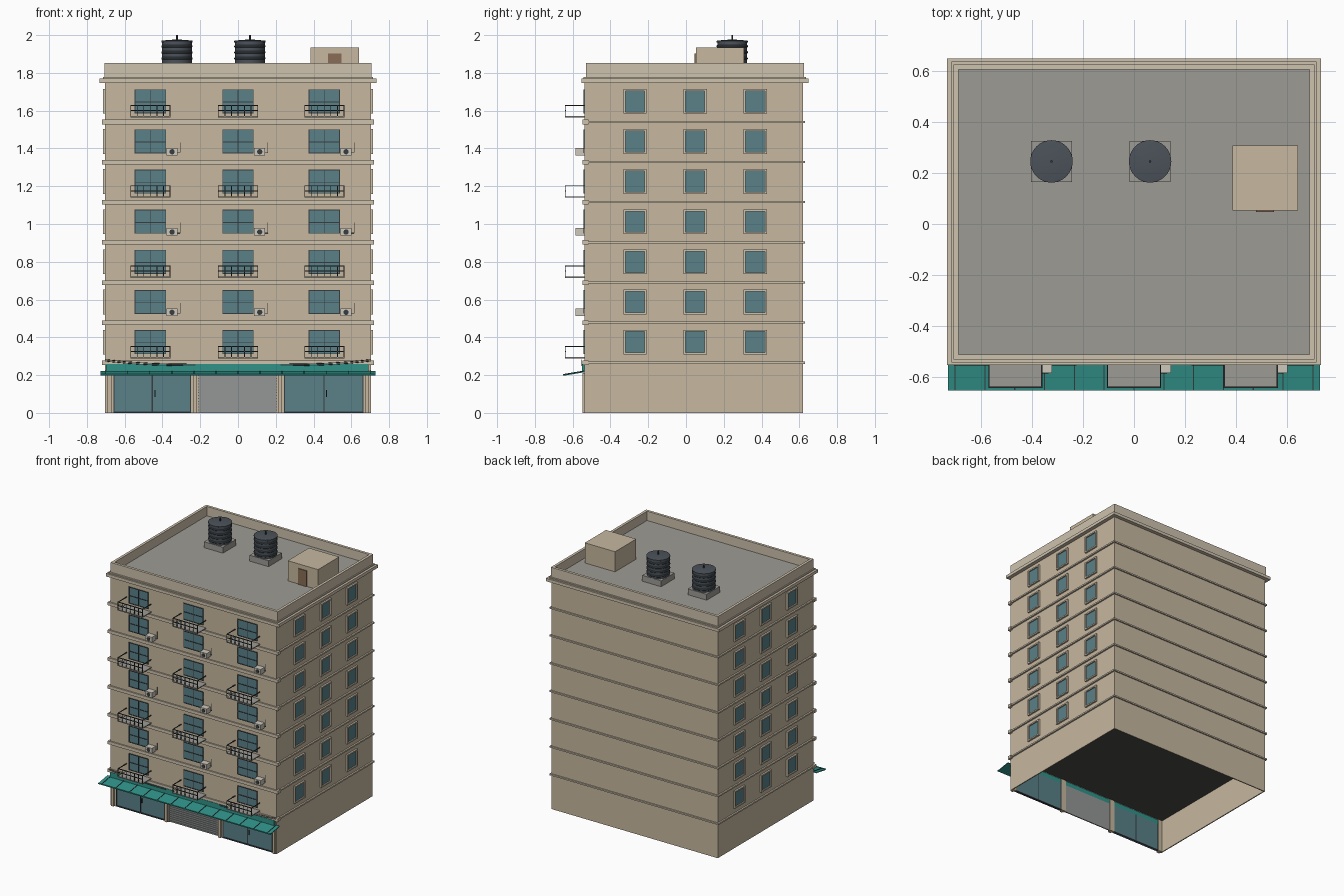
import bpy, bmesh, math
from mathutils import Matrix, Vector

if "Cube" in bpy.data.objects:
    bpy.data.objects.remove(bpy.data.objects["Cube"])

COL = {
    "wall": (0.57, 0.48, 0.35), "trim": (0.62, 0.54, 0.42), "roof": (0.34, 0.33, 0.30),
    "glass": (0.10, 0.22, 0.25), "teal": (0.03, 0.29, 0.25), "dark": (0.04, 0.045, 0.05),
    "tank": (0.07, 0.085, 0.10), "shutter": (0.30, 0.31, 0.31), "ceiling": (0.07, 0.07, 0.06),
    "door": (0.25, 0.15, 0.09), "white": (0.62, 0.58, 0.50),
}
MATS = {}
for k, c in COL.items():
    MATS[k] = bpy.data.materials.new(k)
    MATS[k].diffuse_color = (*c, 1)


class Part:
    """Collects boxes and cylinders into one named object."""

    def __init__(self, name, mat):
        self.name, self.mat, self.bm = name, mat, bmesh.new()

    def box(self, x0, x1, y0, y1, z0, z1, rot=None):
        m = Matrix.Translation(((x0 + x1) / 2, (y0 + y1) / 2, (z0 + z1) / 2))
        if rot:
            m = m @ rot
        bmesh.ops.create_cube(self.bm, size=1, matrix=m @ Matrix.Diagonal((x1 - x0, y1 - y0, z1 - z0, 1)))

    def rod(self, a, b, r, n=8):
        a, b = Vector(a), Vector(b)
        d = b - a
        m = Matrix.Translation((a + b) / 2) @ d.to_track_quat('Z', 'Y').to_matrix().to_4x4()
        bmesh.ops.create_cone(self.bm, cap_ends=True, segments=n, radius1=r, radius2=r, depth=d.length, matrix=m)

    def lathe(self, cx, cy, profile, n=32):
        vs = [self.bm.verts.new((cx + r, cy, z)) for r, z in profile]
        es = [self.bm.edges.new(p) for p in zip(vs, vs[1:])]
        bmesh.ops.spin(self.bm, geom=vs + es, cent=(cx, cy, 0), axis=(0, 0, 1), angle=math.tau, steps=n)
        bmesh.ops.remove_doubles(self.bm, verts=self.bm.verts, dist=1e-5)

    def done(self, smooth=False):
        bmesh.ops.recalc_face_normals(self.bm, faces=self.bm.faces)
        me = bpy.data.meshes.new(self.name)
        self.bm.to_mesh(me)
        self.bm.free()
        ob = bpy.data.objects.new(self.name, me)
        me.materials.append(MATS[self.mat])
        bpy.context.collection.objects.link(ob)
        if smooth:
            bpy.ops.object.select_all(action='DESELECT')
            ob.select_set(True)
            bpy.context.view_layer.objects.active = ob
            bpy.ops.object.shade_smooth_by_angle(angle=math.radians(35))


X, F, B = 0.703, -0.537, 0.62        # half width, front wall, back wall
Z0, FH = 0.265, 0.2125               # first floor level, floor height
FX = (-0.464, 0.0, 0.457)            # front window centres
SY = (-0.27, 0.048, 0.366)           # side window centres
floors = [Z0 + FH * i for i in range(7)]

# Upper storeys, and the hollow ground storey below
p = Part("building_body", "wall")
p.box(-X, X, F, B, 0.26, 1.765)
for s in (-1, 1):
    a, b = sorted((s * X, s * (X - 0.008)))
    p.box(a, b, F, B, 0, 0.26)
p.box(-X + 0.008, X - 0.008, B - 0.008, B, 0, 0.26)
p.done()
p = Part("ground_ceiling", "ceiling")
p.box(-X + 0.008, X - 0.008, F + 0.01, B - 0.008, 0.255, 0.2605)
p.done()

# Floor bands: deep on the front, thin on sides and back
p = Part("front_floor_bands", "trim")
for z in floors:
    p.box(-0.72, 0.72, -0.547, F + 0.02, z - 0.012, z + 0.012)
p.done()
p = Part("side_floor_bands", "trim")
for z in floors:
    p.box(-0.715, 0.715, F + 0.01, 0.63, z - 0.005, z + 0.006)
p.done()

# Cornice, parapet and roof deck
p = Part("cornice", "trim")
p.box(-0.732, 0.732, -0.552, 0.648, 1.747, 1.77)
p.box(-0.715, 0.715, -0.543, 0.635, 1.77, 1.778)
p.done()
p = Part("parapet", "trim")
t = 0.02
p.box(-0.707, 0.707, -0.53, -0.53 + t, 1.778, 1.852)
p.box(-0.707, 0.707, 0.625 - t, 0.625, 1.778, 1.852)
for s in (-1, 1):
    a, b = sorted((s * 0.707, s * (0.707 - t)))
    p.box(a, b, -0.53 + t, 0.625 - t, 1.778, 1.852)
p.done()
p = Part("roof_deck", "roof")
p.box(-0.688, 0.688, -0.511, 0.606, 1.76, 1.781)
p.done()

# Front windows
g, fr = Part("front_window_glass", "glass"), Part("front_window_frames", "dark")
for z in floors:
    for cx in FX:
        a, b, l, h = cx - 0.083, cx + 0.083, z + 0.046, z + 0.173
        g.box(a, b, F - 0.002, F + 0.01, l, h)
        for xx in (a, cx - 0.002, b - 0.004):
            fr.box(xx, xx + 0.004, F - 0.006, F + 0.01, l, h)
        for zz in (l, l + 0.058, h - 0.004):
            fr.box(a, b, F - 0.006, F + 0.01, zz, zz + 0.004)
g.done()
fr.done()

# Side windows with raised surrounds
g, fr = Part("side_window_glass", "glass"), Part("side_window_frames", "trim")
for z in floors:
    for cy in SY:
        l, h = z + 0.044, z + 0.175
        for s in (-1, 1):
            a, b = sorted((s * (X - 0.01), s * (X + 0.004)))
            g.box(a, b, cy - 0.052, cy + 0.052, l + 0.009, h - 0.009)
            a, b = sorted((s * (X - 0.01), s * (X + 0.013)))
            fr.box(a, b, cy - 0.062, cy - 0.051, l, h)
            fr.box(a, b, cy + 0.051, cy + 0.062, l, h)
            fr.box(a, b, cy - 0.051, cy + 0.051, l, l + 0.01)
            fr.box(a, b, cy - 0.051, cy + 0.051, h - 0.01, h)
g.done()
fr.done()

# Balconies on every other floor
sl, rl = Part("balcony_slabs", "roof"), Part("balcony_railings", "dark")
for z in floors[::2]:
    for cx in FX:
        a, b, y, l, h = cx - 0.106, cx + 0.106, -0.641, z + 0.024, z + 0.09
        sl.box(a, b, y, F, l, l + 0.007)
        for zz in (h - 0.005, l + 0.034):
            rl.box(a, b, y, y + 0.005, zz, zz + 0.005)
        for xx in (a, b - 0.005):
            rl.box(xx, xx + 0.005, y + 0.005, F, h - 0.005, h)
        for i in range(7):
            xx = a + i * (b - a - 0.004) / 6
            rl.box(xx, xx + 0.004, y, y + 0.004, l, h)
sl.done()
rl.done()

# Air conditioners with fan and pipe on the other floors
ac, fan, pipe = Part("ac_units", "white"), Part("ac_fans", "dark"), Part("ac_pipes", "dark")
for z in floors[1::2]:
    for cx in FX:
        c = cx + 0.115
        ac.box(c - 0.029, c + 0.029, -0.584, F, z + 0.036, z + 0.075)
        fan.rod((c, -0.586, z + 0.055), (c, -0.58, z + 0.055), 0.014, 16)
        pipe.rod((c + 0.043, F - 0.004, z + 0.05), (c + 0.043, F - 0.004, z + 0.105), 0.002)
        pipe.rod((c + 0.02, F - 0.004, z + 0.05), (c + 0.043, F - 0.004, z + 0.05), 0.002)
ac.done()
fan.done()
pipe.done()

# Ground floor: piers, glazed shops, roller shutter
p = Part("shop_piers", "wall")
for a, b in ((-X, -0.66), (-0.248, -0.208), (0.204, 0.244), (0.665, X)):
    p.box(a, b, -0.535, -0.515, 0, 0.26)
    p.box(a + 0.01, b - 0.01, -0.547, -0.535, 0, 0.21)
p.done()
g, fr = Part("shop_glass", "glass"), Part("shop_frames", "dark")
for a, b in ((-0.66, -0.248), (0.244, 0.665)):
    g.box(a, b, -0.53, -0.52, 0, 0.22)
    m = (a + b) / 2
    for xx in (a, m - 0.003, b - 0.006):
        fr.box(xx, xx + 0.006, -0.535, -0.518, 0, 0.22)
    fr.box(a, b, -0.535, -0.518, 0, 0.008)
    fr.box(m + 0.012, m + 0.016, -0.541, -0.53, 0.085, 0.12)
g.done()
fr.done()
p = Part("roller_shutter", "shutter")
p.box(-0.208, 0.204, -0.527, -0.52, 0, 0.22)
for i in range(14):
    p.box(-0.208, 0.204, -0.532, -0.525, 0.003 + i * 0.0152, 0.013 + i * 0.0152)
p.done()

# Shop fascia and sloping awning with seams
p = Part("shop_fascia", "teal")
p.box(-0.7, 0.69, -0.55, -0.52, 0.213, 0.258)
p.done()
tilt = Matrix.Rotation(math.atan2(0.018, 0.11), 4, 'X')
p = Part("awning", "teal")
p.box(-0.728, 0.728, -0.651, -0.535, 0.206, 0.212, tilt)
p.box(-0.728, 0.728, -0.651, -0.647, 0.199, 0.206)
p.done()
p = Part("awning_seams", "dark")
for i in range(13):
    x = -0.7 + i * 1.4 / 12
    p.box(x - 0.002, x + 0.002, -0.651, -0.537, 0.209, 0.215, tilt)
p.done()

# Slack cables over the fascia
p = Part("cables", "dark")
for s in (-1, 1):
    for k in (0, 0.008):
        pts = [Vector((s * (0.705 - 0.48 * u), -0.552, 0.282 - k - 0.024 * u - 0.03 * u * (1 - u)))
               for u in (0, 0.25, 0.5, 0.75, 1)]
        for a, b in zip(pts, pts[1:]):
            p.rod(a, b, 0.002, 6)
p.done()

# Stair house on the roof
p = Part("stair_house", "wall")
p.box(0.385, 0.641, 0.052, 0.308, 1.78, 1.935)
p.done()
p = Part("stair_house_door", "door")
p.box(0.477, 0.547, 0.046, 0.06, 1.781, 1.902)
p.done()

# Water tanks on plinths
pl, tk, vent = Part("tank_plinths", "roof"), Part("water_tanks", "tank"), Part("tank_vents", "dark")
prof = [(0, 1.825), (0.079, 1.825)]
for i in range(4):
    z = 1.838 + i * 0.032
    prof += [(0.079, z), (0.083, z + 0.004), (0.083, z + 0.009), (0.079, z + 0.013)]
prof += [(0.079, 1.96), (0.083, 1.962), (0.083, 1.97), (0.05, 1.974), (0, 1.977)]
for cx in (-0.323, 0.063):
    pl.box(cx - 0.08, cx + 0.08, 0.165, 0.325, 1.78, 1.826)
    tk.lathe(cx, 0.245, prof)
    vent.rod((cx, 0.245, 1.97), (cx, 0.245, 2.0), 0.005)
pl.done()
tk.done(True)
vent.done()

for m in bpy.data.materials:
    if m.users and not m.is_grease_pencil:
        m.use_nodes = True
        m.node_tree.nodes["Principled BSDF"].inputs["Base Color"].default_value = m.diffuse_color
